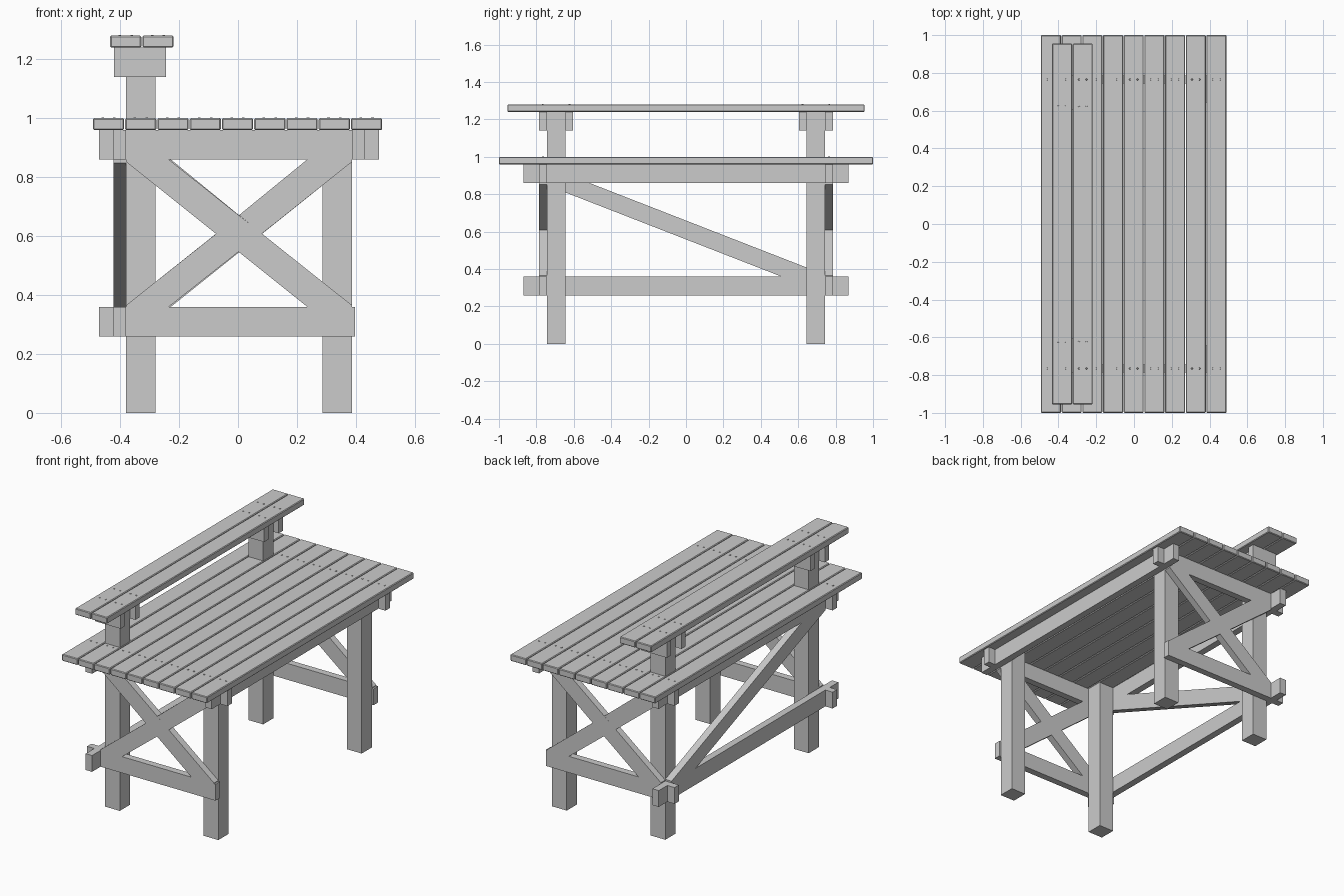
import bpy, bmesh

if "Cube" in bpy.data.objects:
    bpy.data.objects.remove(bpy.data.objects["Cube"])


def finish(name, bm, bevel=0.0):
    bmesh.ops.recalc_face_normals(bm, faces=bm.faces)
    me = bpy.data.meshes.new(name)
    bm.to_mesh(me)
    bm.free()
    ob = bpy.data.objects.new(name, me)
    bpy.context.collection.objects.link(ob)
    if bevel:
        mod = ob.modifiers.new("edge_bevel", 'BEVEL')
        mod.width = bevel
        mod.segments = 1
    return ob


def box(name, x, y, z, bevel=0.0):
    bm = bmesh.new()
    bmesh.ops.create_cube(bm, size=1)
    for v in bm.verts:
        v.co = [lo + (c + 0.5) * (hi - lo) for c, (lo, hi) in zip(v.co, (x, y, z))]
    return finish(name, bm, bevel)


def slab(name, axis, pts, lo, hi):
    """Extrude a 2D outline (other axis, z) along x or y from lo to hi."""
    bm = bmesh.new()
    put = (lambda a, z, t: (t, a, z)) if axis == 'x' else (lambda a, z, t: (a, t, z))
    a = [bm.verts.new(put(p, z, lo)) for p, z in pts]
    b = [bm.verts.new(put(p, z, hi)) for p, z in pts]
    bm.faces.new(a)
    bm.faces.new(b[::-1])
    for i in range(len(pts)):
        j = (i + 1) % len(pts)
        bm.faces.new((a[i], a[j], b[j], b[i]))
    return finish(name, bm)


def span(s, lo, hi):
    return (lo, hi) if s > 0 else (-hi, -lo)


def screws(name, centres, rows, z):
    bm = bmesh.new()
    for cx in centres:
        for y in rows:
            for dx in (-0.02, 0.02):
                geo = bmesh.ops.create_cone(bm, cap_ends=True, segments=8,
                                            radius1=0.006, radius2=0.004, depth=0.008)
                bmesh.ops.translate(bm, verts=geo['verts'], vec=(cx + dx, y, z - 0.001))
    return finish(name, bm)


# Ends: legs, rails, crossed braces and shelf brackets
full_brace = [(-.38, .86), (-.235, .86), (.387, .365), (.387, .36), (.235, .36), (-.38, .852)]
upper_half = [(.387, .86), (.235, .86), (.0035, .671), (.081, .608), (.387, .852)]
lower_half = [(-.38, .36), (-.235, .36), (.0035, .548), (-.074, .608), (-.38, .365)]
for s, end in ((-1, "front"), (1, "back")):
    leg_y = span(s, .643, .743)
    out_y = span(s, .743, .785)
    box(end + "_tall_leg", (-.38, -.28), leg_y, (0, 1.24))
    box(end + "_short_leg", (.287, .387), leg_y, (0, .96))
    box(end + "_upper_rail", (-.472, .478), out_y, (.86, .96))
    box(end + "_lower_rail", (-.472, .397), out_y, (.26, .36))
    for part, pts in (("brace", full_brace), ("brace_upper_half", upper_half),
                      ("brace_lower_half", lower_half)):
        if s > 0:  # crossed the other way round at the back
            pts = [(.007 - x, z) for x, z in pts]
        slab(end + "_" + part, 'y', pts, *out_y)
    box(end + "_outer_shelf_bracket", (-.42, -.245), out_y, (1.14, 1.24))
    box(end + "_inner_shelf_bracket", (-.42, -.245), span(s, .603, .643), (1.14, 1.24))

# Long rails and the diagonal brace on the left side
box("left_upper_rail", (-.423, -.38), (-.868, .868), (.86, .96))
box("right_upper_rail", (.387, .43), (-.868, .868), (.86, .96))
box("left_lower_rail", (-.423, -.38), (-.868, .868), (.26, .36))
slab("left_diagonal_brace", 'x', [(-.743, .86), (-.515, .86), (.743, .37), (.743, .36),
                                  (.51, .36), (-.743, .848)], -.423, -.38)

# Table top planks
top_x = [-.4395 + .1095 * i for i in range(9)]
for i, cx in enumerate(top_x):
    box(f"top_plank_{i + 1}", (cx - .053, cx + .053), (-1, 1), (.96, 1.0), .004)
screws("top_screws", top_x, (-.765, .765), 1.0)

# Raised shelf planks
shelf_x = [-.381, -.2715]
for i, cx in enumerate(shelf_x):
    box(f"shelf_plank_{i + 1}", (cx - .053, cx + .053), (-.955, .955), (1.24, 1.28), .004)
screws("shelf_screws", shelf_x, (-.765, -.623, .623, .765), 1.28)
